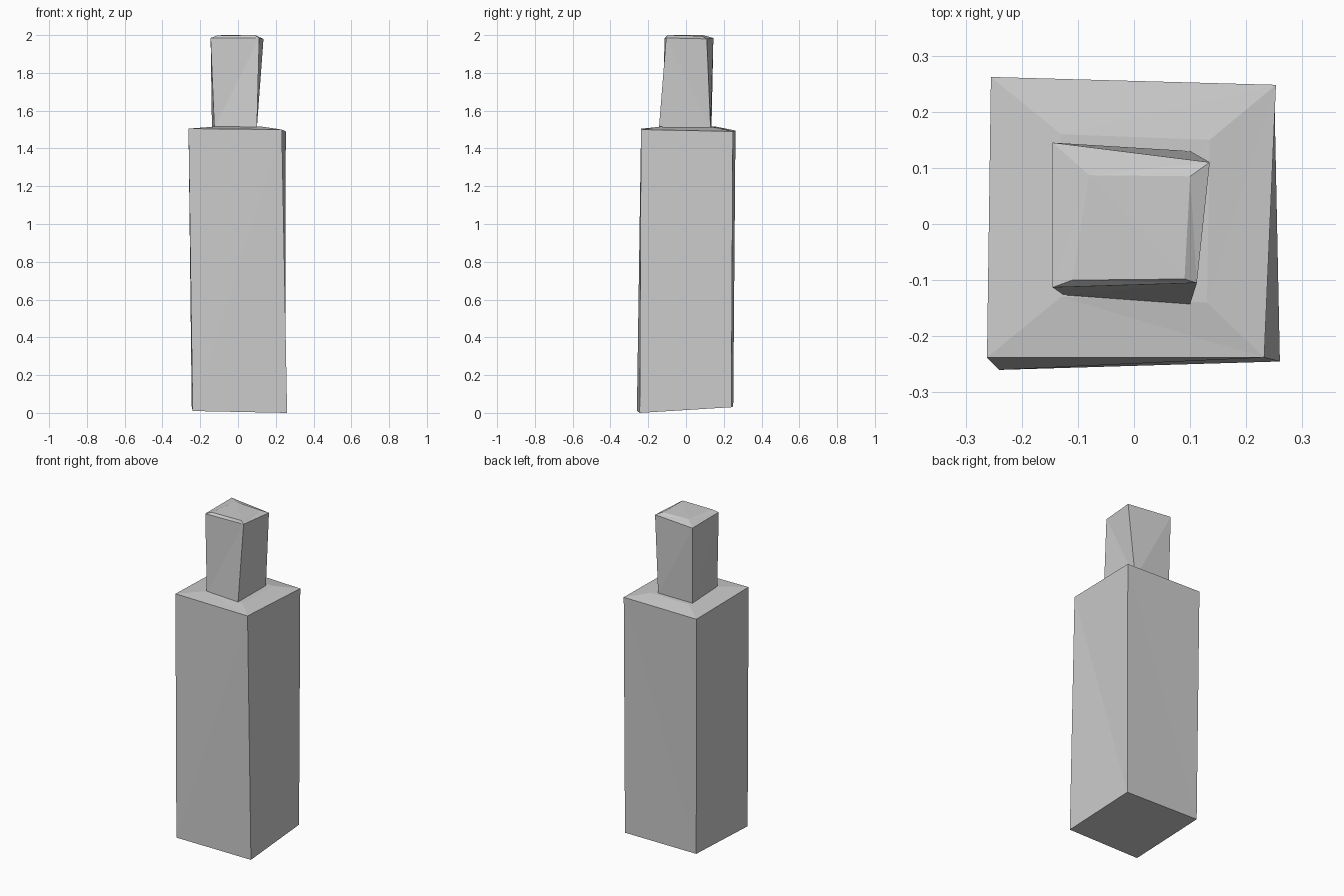
import bpy
import bmesh

cube = bpy.data.objects.get("Cube")
if cube:
    bpy.data.objects.remove(cube, do_unlink=True)

grey = bpy.data.materials.new("plain grey")
grey.use_nodes = True
colour = (0.6, 0.6, 0.6, 1)
grey.diffuse_color = colour
grey.node_tree.nodes["Principled BSDF"].inputs["Base Color"].default_value = colour


def loft(name, rings):
    """Skin four-cornered rings from bottom to top and close both ends."""
    bm = bmesh.new()
    loops = [[bm.verts.new(p) for p in ring] for ring in rings]
    for low, high in zip(loops, loops[1:]):
        for i in range(4):
            j = (i + 1) % 4
            bm.faces.new((low[i], low[j], high[j], high[i]))
    bm.faces.new(loops[0][::-1])
    bm.faces.new(loops[-1])
    bmesh.ops.triangulate(bm, faces=bm.faces[:])
    bmesh.ops.recalc_face_normals(bm, faces=bm.faces[:])
    mesh = bpy.data.meshes.new(name)
    bm.to_mesh(mesh)
    bm.free()
    mesh.materials.append(grey)
    obj = bpy.data.objects.new(name, mesh)
    bpy.context.collection.objects.link(obj)
    return obj


# Corners run front right, front left, back left, back right
# Tall, slightly uneven body with a shallow sloping shoulder
loft("bottle_body", [
    [(-.24, -.26, .01), (.26, -.245, 0), (.25, .24, .03), (-.245, .25, .035)],
    [(-.262, -.238, 1.505), (.232, -.238, 1.5), (.253, .248, 1.49), (-.255, .262, 1.495)],
    [(-.13, -.13, 1.515), (.13, -.14, 1.515), (.135, .15, 1.512), (-.13, .16, 1.515)],
])

# Twisted block cap with a softly raised top
loft("bottle_cap", [
    [(-.125, -.127, 1.51), (.1, -.143, 1.51), (.1, .13, 1.51), (-.138, .135, 1.51)],
    [(-.145, -.113, 1.985), (.112, -.105, 1.985), (.135, .11, 1.98), (-.145, .145, 1.985)],
    [(-.11, -.1, 1.998), (.09, -.098, 2), (.1, .085, 1.995), (-.08, .087, 2)],
])
